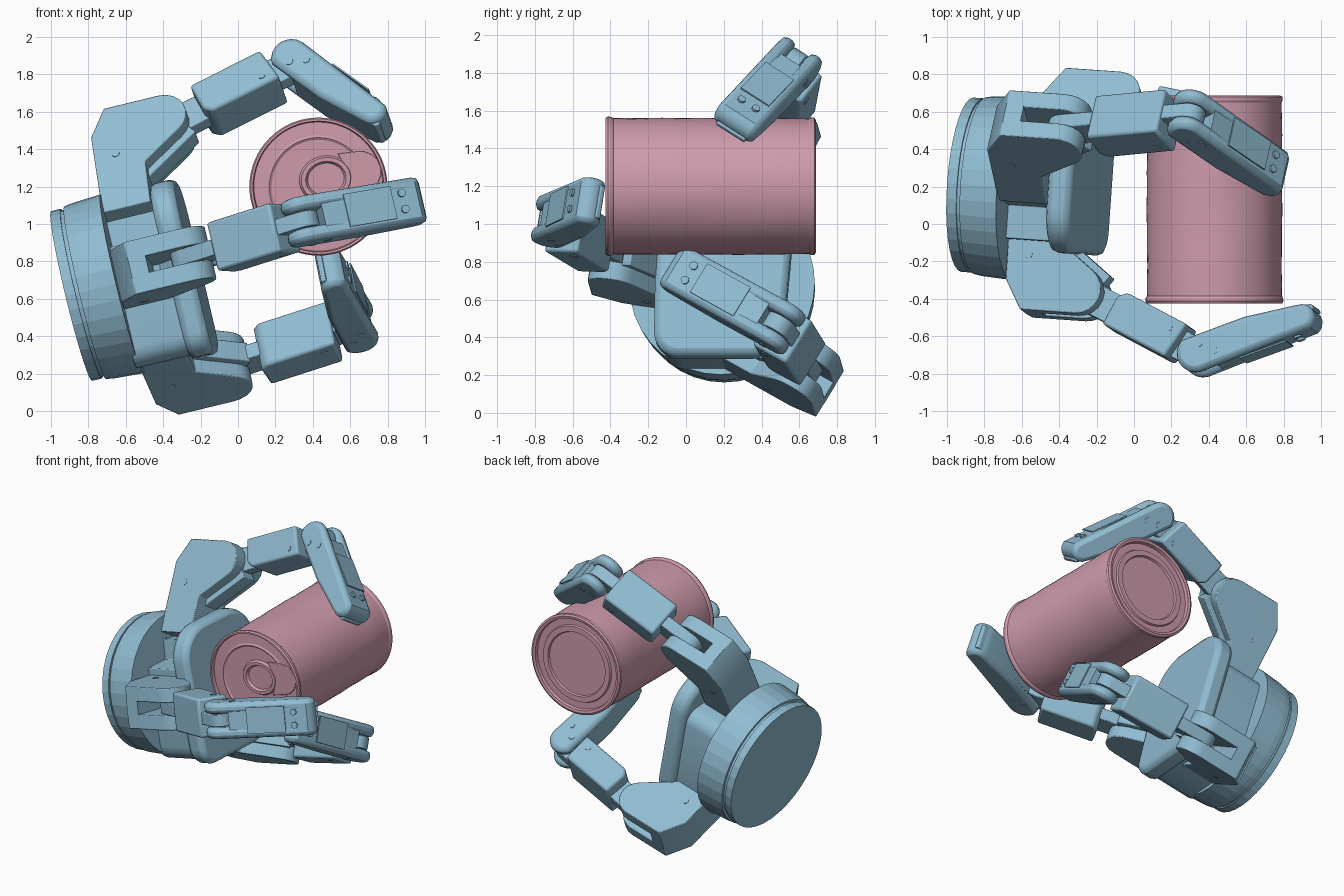
import bpy, bmesh, math
from mathutils import Matrix, Vector

cube = bpy.data.objects.get("Cube")
if cube:
    bpy.data.objects.remove(cube, do_unlink=True)


def material(name, colour):
    m = bpy.data.materials.new(name)
    m.use_nodes = True
    m.diffuse_color = (*colour, 1)
    m.node_tree.nodes["Principled BSDF"].inputs["Base Color"].default_value = (*colour, 1)
    return m


BLUE = material("soft blue", (0.28, 0.50, 0.64))
PINK = material("dusty pink", (0.62, 0.33, 0.41))


def finish(name, bm, matrix, mat, bevel=0.0, smooth=None):
    bmesh.ops.recalc_face_normals(bm, faces=bm.faces)
    mesh = bpy.data.meshes.new(name)
    bm.to_mesh(mesh)
    bm.free()
    mesh.materials.append(mat)
    ob = bpy.data.objects.new(name, mesh)
    bpy.context.scene.collection.objects.link(ob)
    ob.matrix_world = matrix
    if bevel:
        mod = ob.modifiers.new("soft edges", 'BEVEL')
        mod.width, mod.segments, mod.limit_method = bevel, 2, 'ANGLE'
        mod.angle_limit = math.radians(40)
    if smooth:
        bpy.ops.object.select_all(action='DESELECT')
        ob.select_set(True)
        bpy.context.view_layer.objects.active = ob
        bpy.ops.object.shade_smooth_by_angle(angle=math.radians(smooth))
    return ob


def arc(cx, cy, r, start, end, n=8):
    angles = [math.radians(start + (end - start) * i / n) for i in range(n + 1)]
    return [(cx + r * math.cos(a), cy + r * math.sin(a)) for a in angles]


def slab(name, outline, z0, z1, matrix, bevel=0.006, mat=BLUE):
    """Outline in local xy, extruded from z0 to z1."""
    bm = bmesh.new()
    face = bm.faces.new([bm.verts.new((x, y, z0)) for x, y in outline])
    out = bmesh.ops.extrude_face_region(bm, geom=[face])
    verts = [v for v in out["geom"] if isinstance(v, bmesh.types.BMVert)]
    bmesh.ops.translate(bm, verts=verts, vec=(0, 0, z1 - z0))
    return finish(name, bm, matrix, mat, bevel, 30)


def lathe(name, profile, matrix, steps, mat, smooth=None):
    """Profile of (along, radius) spun round local x."""
    bm = bmesh.new()
    verts = [bm.verts.new((a, r, 0)) for a, r in profile]
    edges = [bm.edges.new(p) for p in zip(verts, verts[1:])]
    bmesh.ops.spin(bm, geom=verts + edges, cent=(0, 0, 0), axis=(1, 0, 0),
                   angle=math.tau, steps=steps)
    bmesh.ops.remove_doubles(bm, verts=bm.verts, dist=0.0005)
    return finish(name, bm, matrix, mat, 0, smooth)


def screw(name, matrix, x, y, z):
    bm = bmesh.new()
    bmesh.ops.create_cone(bm, cap_ends=True, segments=12, radius1=0.022, radius2=0.022, depth=0.012)
    finish(name, bm, matrix @ Matrix.Translation((x, y, z)), BLUE)


# Gripper frame: local x is the tilted axis pointing out of the palm
hand = (Matrix.Translation((-0.89, 0.21, 0.615)) @ Matrix.Rotation(math.radians(-4), 4, 'Z')
        @ Matrix.Rotation(math.radians(-13.6), 4, 'Y'))

# Wrist base
lathe("wrist_base", [(0, 0), (0, 0.467), (0.055, 0.467), (0.055, 0.457), (0.075, 0.457),
                     (0.075, 0.475), (0.12, 0.482), (0.28, 0.492), (0.28, 0)], hand, 36, BLUE)

# Palm: outlines lie in the plane across the gripper axis
across = hand @ Matrix(((0, 0, 1, 0), (1, 0, 0, 0), (0, 1, 0, 0), (0, 0, 0, 1)))
palm_outline = (arc(0.16, 0.24, 0.24, 0, 90) + arc(-0.09, 0.24, 0.24, 90, 180)
                + arc(-0.2, -0.35, 0.13, 180, 270) + arc(0.19, -0.31, 0.17, 270, 360))
slab("palm_plate", palm_outline, 0.55, 0.685, across, 0.035)
hub_outline = (arc(0.26, 0.18, 0.1, 0, 90, 4) + [(-0.07, 0.34), (-0.09, 0.2), (-0.27, 0.2)]
               + arc(-0.19, -0.35, 0.11, 180, 270, 4) + arc(0.17, -0.31, 0.15, 270, 360, 4))
slab("palm_hub", hub_outline, 0.26, 0.56, across)


def bar_outline(x0, x1, half):
    return arc(x0, 0, half, 90, 270) + [(x1, -half), (x1, half)]


def link_matrix(finger, start, end):
    d = Vector(end) - Vector(start)
    return (finger @ Matrix.Translation((*start, 0))
            @ Matrix.Rotation(math.atan2(d.y, d.x), 4, 'Z')), d.length


def build_finger(name, centre, roll, shift, joint, tip):
    """centre: outer end of the bracket across the axis; joint and tip: (along, outward)."""
    base = (hand @ Matrix.Translation((shift, *centre))
            @ Matrix.Rotation(math.radians(roll), 4, 'X'))

    # Bracket: a forked knuckle on a column
    back = [(0.29, -0.65), (0.308, -0.16), (0.404, 0)]
    foot = [(0.569, -0.39), (0.555, -0.65)]
    fork = back + arc(0.705, -0.13, 0.13, 90, -55) + foot
    core = back + [(0.5, 0), (0.5, -0.43)] + foot
    for side, z0, z1 in (("left", 0.045, 0.145), ("right", -0.145, -0.045)):
        slab(f"{name}_bracket_{side}", fork, z0, z1, base)
    slab(f"{name}_bracket_core", core, -0.06, 0.06, base, 0)
    for z in (0.142, -0.142):
        screw(f"{name}_bracket_screw", base, 0.42, -0.3, z)
    knuckle = (0.705, -0.13)

    # Middle link: tongue at both ends, chunky body between
    middle, length = link_matrix(base, knuckle, joint)
    slab(f"{name}_tongue", arc(0, 0, 0.085, 90, 270) + arc(length, 0, 0.08, -90, 90),
         -0.043, 0.043, middle)
    s0, s1 = 0.21, length - 0.13
    body = [(s0, -0.07), (s0 + 0.04, -0.11), (s1 + 0.02, -0.11), (s1, 0.1), (s0, 0.1)]
    slab(f"{name}_middle_link", body, -0.135, 0.135, middle, 0.016)
    for z in (0.133, -0.133):
        screw(f"{name}_middle_screw", middle, s1 - 0.06, -0.05, z)

    # Drive rod under the knuckle
    rod, rod_len = link_matrix(base, (0.54, -0.42), (0.84, -0.2))
    slab(f"{name}_drive_rod", bar_outline(0, rod_len, 0.03), -0.06, 0.06, rod)

    # Fingertip: fork round the joint, tapered tip, cover plate and screws
    distal, _ = link_matrix(base, joint, tip)
    end = [(0.3, -0.115), (0.58, -0.1)] + arc(0.6, -0.025, 0.075, -70, 60, 5)
    shell = arc(0, 0, 0.105, 90, 235) + end
    inner = [(0.09, 0.09), (0.09, -0.1)] + end
    for side, z0, z1 in (("left", 0.048, 0.125), ("right", -0.125, -0.048)):
        slab(f"{name}_tip_{side}", shell, z0, z1, distal, 0.028)
    slab(f"{name}_tip_core", inner, -0.08, 0.08, distal, 0)
    slab(f"{name}_tip_lip", [(0.58, -0.1), (0.67, -0.085), (0.68, -0.06), (0.6, -0.03)],
         -0.09, 0.09, distal)
    outer = distal @ Matrix.Translation((0.22, 0.086, 0)) @ Matrix.Rotation(math.radians(-4), 4, 'Z')
    slab(f"{name}_cover_plate", [(0, 0), (0.27, 0), (0.27, 0.008), (0, 0.008)],
         -0.09, 0.09, outer, 0)
    face = outer @ Matrix.Rotation(math.radians(-90), 4, 'X')
    for y in (-0.045, 0.045):
        screw(f"{name}_cover_screw", face, 0.33, y, -0.004)
    for z in (0.123, -0.123):
        for x, yy in ((0.03, -0.04), (0.1, 0.02)):
            screw(f"{name}_tip_screw", distal, x, yy, z)


build_finger("upper_finger", (0.4, 0.86), 57, -0.02, (1.437, 0.075), (1.81, -0.35))
build_finger("front_finger", (-0.665, 0.06), 172, -0.02, (1.38, 0.16), (1.95, -0.045))
build_finger("lower_finger", (0.59, -0.62), -30, -0.03, (1.45, -0.235), (1.45, -1.0))

# Can: lathe along y with rolled rims and recessed stepped ends
can_frame = Matrix.Translation((0.43, -0.425, 1.2)) @ Matrix.Rotation(math.radians(90), 4, 'Z')
front_end = [(0.02, 0), (0.02, 0.25), (0.012, 0.262), (0.02, 0.274), (0.024, 0.345),
             (0.0, 0.35), (0.0, 0.362), (0.012, 0.369), (0.03, 0.367), (0.04, 0.36)]
wall = [(0.1 + 0.1 * i, 0.362 - 0.002 * (i % 2)) for i in range(10)]
back_end = [(1.075, 0.358), (1.085, 0.364), (1.105, 0.364), (1.112, 0.35), (1.108, 0.332),
            (1.085, 0.328), (1.085, 0.28), (1.098, 0.274), (1.098, 0.235), (1.085, 0.229), (1.085, 0)]
can = lathe("can_body", front_end + wall + back_end, can_frame, 64, PINK, 25)
# Slight dents in the can wall
for v in can.data.vertices:
    if 0.08 < v.co.x < 1.05:
        a = math.atan2(v.co.z, v.co.y)
        k = 1 + 0.005 * math.sin(3 * a + 9 * v.co.x) * math.sin(5 * a - 4 * v.co.x)
        v.co.y *= k
        v.co.z *= k

# Pull tab: a raised ring with a solid nose
tab_frame = (Matrix.Translation((0.47, -0.406, 1.24)) @ Matrix.Rotation(math.radians(-12), 4, 'Y')
             @ Matrix.Rotation(math.radians(90), 4, 'X'))
slab("tab_nose", arc(0.19, 0, 0.11, -90, 90) + [(0.09, 0.12), (0.13, 0), (0.09, -0.12)], 0, 0.014,
     tab_frame, 0.004, PINK)
bm = bmesh.new()
ring = [[bm.verts.new((r * math.cos(a) * 1.15, r * math.sin(a), z))
         for r, z in ((0.085, 0), (0.095, 0.018), (0.115, 0.018), (0.125, 0))]
        for a in (math.tau * i / 32 for i in range(32))]
for i in range(32):
    p, q = ring[i], ring[(i + 1) % 32]
    for j in range(4):
        bm.faces.new((p[j], q[j], q[(j + 1) % 4], p[(j + 1) % 4]))
finish("tab_ring", bm, tab_frame, PINK, 0, 30)
